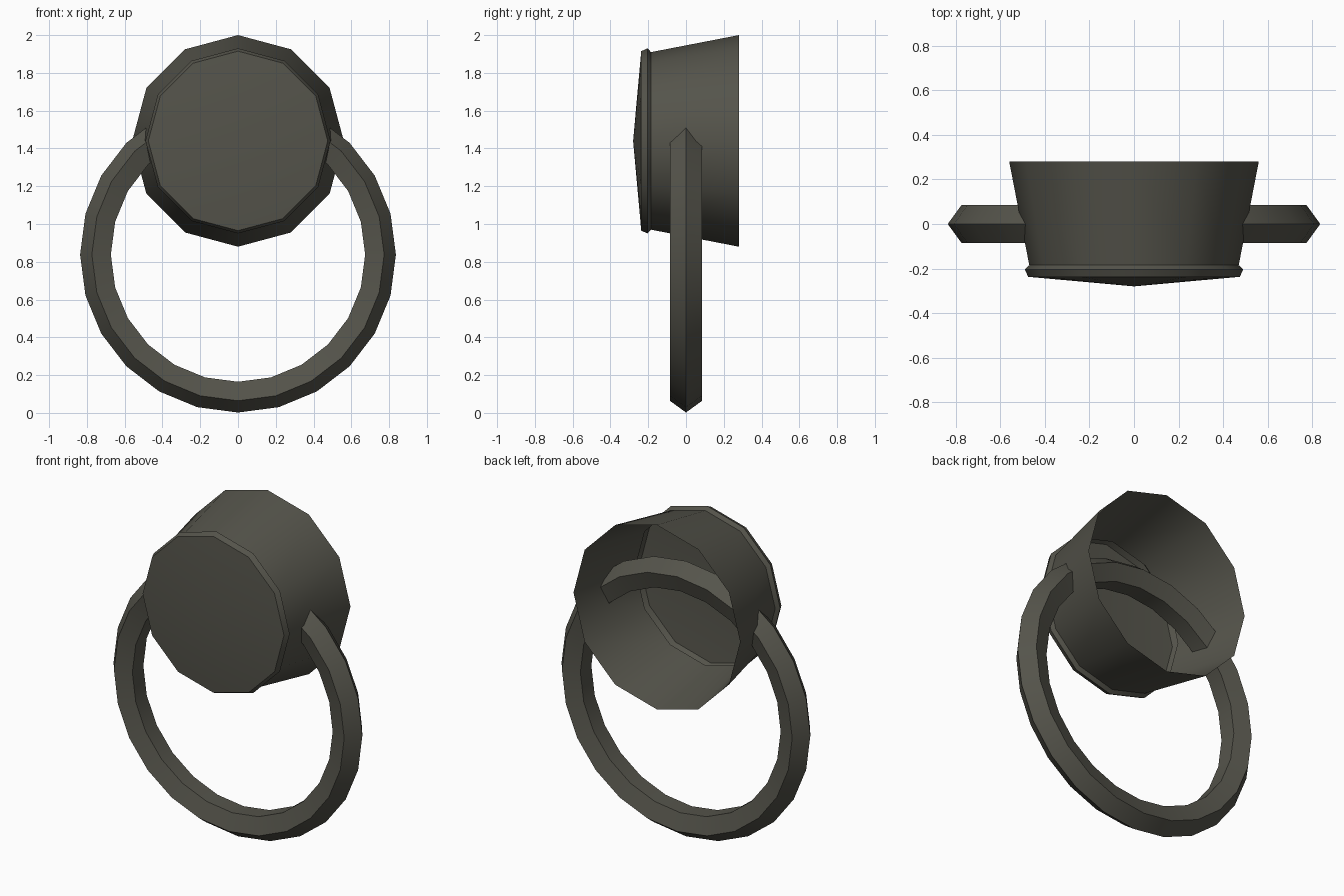
import bpy, bmesh, math

if "Cube" in bpy.data.objects:
    bpy.data.objects.remove(bpy.data.objects["Cube"])

# One dark olive-grey metal colour
metal = bpy.data.materials.new("dark_metal")
metal.diffuse_color = (0.09, 0.088, 0.07, 1)
metal.use_nodes = True
metal.node_tree.nodes["Principled BSDF"].inputs["Base Color"].default_value = metal.diffuse_color


def finish(name, bm, angle, flip_check=False):
    mesh = bpy.data.meshes.new(name)
    bm.normal_update()
    bm.to_mesh(mesh)
    bm.free()
    mesh.materials.append(metal)
    ob = bpy.data.objects.new(name, mesh)
    bpy.context.collection.objects.link(ob)
    bpy.ops.object.select_all(action='DESELECT')
    ob.select_set(True)
    bpy.context.view_layer.objects.active = ob
    bpy.ops.object.shade_smooth_by_angle(angle=math.radians(angle))
    return ob


def lathe(bm, profile, sides, zc, closed=False):
    """Spin (radius, y) points about a y-directed axis at height zc."""
    rings = []
    for r, y in profile:
        if r == 0:
            rings.append([bm.verts.new((0, y, zc))] * sides)
        else:
            rings.append([bm.verts.new((r * math.cos(2 * math.pi * k / sides), y,
                                        zc + r * math.sin(2 * math.pi * k / sides)))
                          for k in range(sides)])
    pairs = list(zip(rings, rings[1:]))
    if closed:
        pairs.append((rings[-1], rings[0]))
    for a, b in pairs:
        for k in range(sides):
            n = (k + 1) % sides
            quad = [a[k], a[n], b[n], b[k]]
            bm.faces.new(list(dict.fromkeys(quad)))


# Mount: flared 12-sided cup, open at the back, with a lipped shallow cone front
bm = bmesh.new()
lathe(bm, [(0, -0.28), (0.475, -0.237), (0.49, -0.204), (0.47, -0.185), (0.56, 0.28)], 12, 1.44)
finish("mount_cup", bm, 35)

# Pull ring: 24-segment ring with a five-sided section, its point facing outward
bm = bmesh.new()
section = [(0.746 + 0.09 * math.cos(2 * math.pi * i / 5),
            -0.09 * math.sin(2 * math.pi * i / 5)) for i in range(5)]
lathe(bm, section, 24, 0.838, closed=True)
bmesh.ops.recalc_face_normals(bm, faces=bm.faces[:])
finish("pull_ring", bm, 35)
